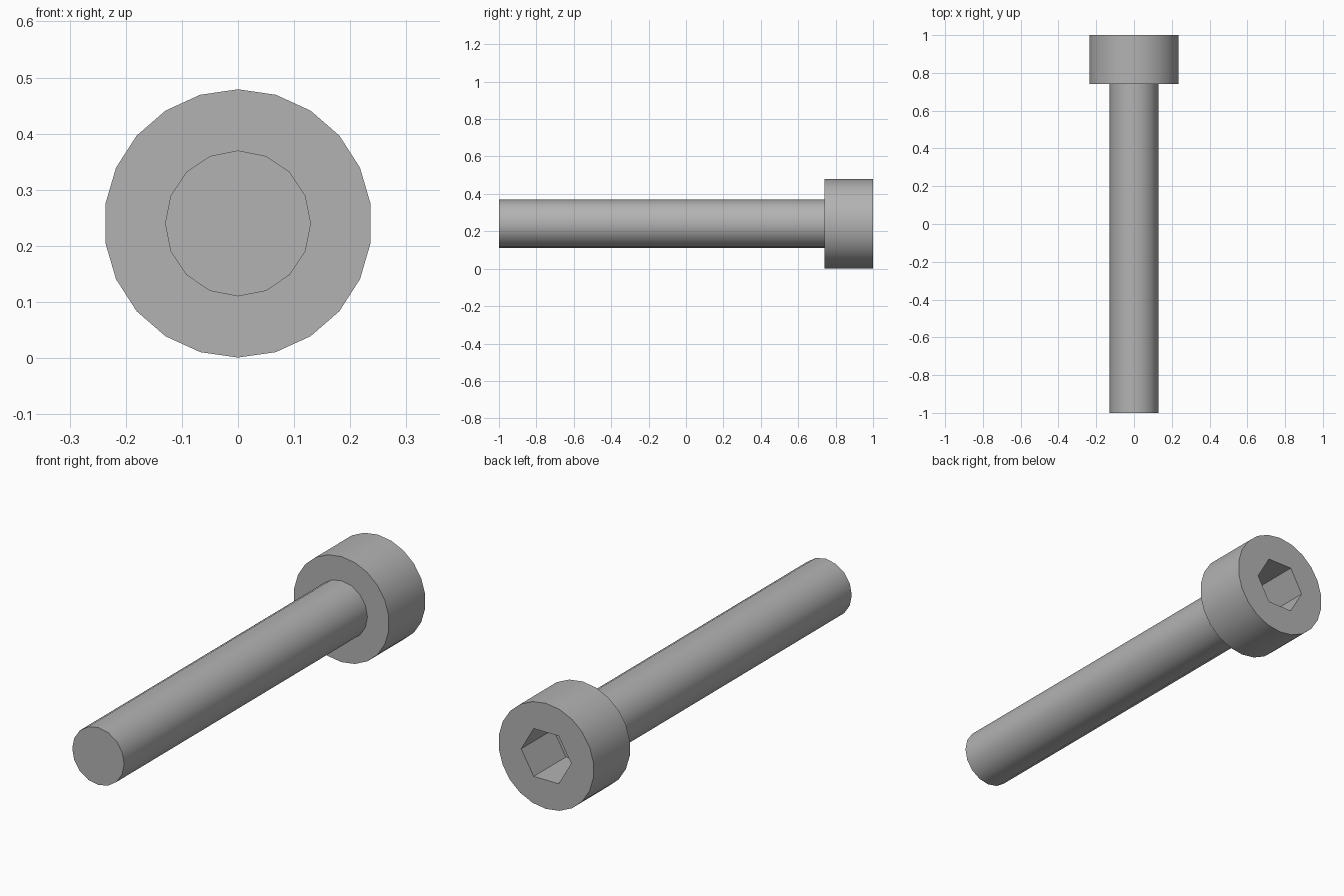
import bpy, bmesh, math
from mathutils import Vector

cube = bpy.data.objects.get("Cube")
if cube:
    bpy.data.objects.remove(cube, do_unlink=True)

AXIS_Z = 0.24
HEAD_R, SHAFT_R, SOCKET_R = 0.239, 0.13, 0.125
END_Y, SHOULDER_Y, TOP_Y = -1.0, 0.74, 1.0
SOCKET_FLOOR_Y = 0.77

steel = bpy.data.materials.new("grey steel")
steel.use_nodes = True
GREY = (0.45, 0.45, 0.45, 1)
steel.diffuse_color = GREY
steel.node_tree.nodes["Principled BSDF"].inputs["Base Color"].default_value = GREY


def ring(bm, radius, sides, y, start):
    """Closed ring of vertices around the screw axis."""
    verts = []
    for i in range(sides):
        a = start + math.tau * i / sides
        verts.append(bm.verts.new(Vector((radius * math.cos(a), y,
                                          AXIS_Z + radius * math.sin(a)))))
    return verts


def walls(bm, a, b):
    """Side faces between two rings of equal size."""
    n = len(a)
    for i in range(n):
        j = (i + 1) % n
        bm.faces.new((a[i], a[j], b[j], b[i]))


def finish(bm, name):
    bmesh.ops.recalc_face_normals(bm, faces=bm.faces[:])
    mesh = bpy.data.meshes.new(name)
    bm.to_mesh(mesh)
    bm.free()
    mesh.materials.append(steel)
    obj = bpy.data.objects.new(name, mesh)
    bpy.context.collection.objects.link(obj)
    bpy.ops.object.select_all(action='DESELECT')
    obj.select_set(True)
    bpy.context.view_layer.objects.active = obj
    bpy.ops.object.shade_smooth_by_angle(angle=math.radians(30))


# Plain round shaft
bm = bmesh.new()
tip = ring(bm, SHAFT_R, 16, END_Y, math.pi / 2)
root = ring(bm, SHAFT_R, 16, SHOULDER_Y, math.pi / 2)
walls(bm, tip, root)
bm.faces.new(tip)
bm.faces.new(root)
finish(bm, "shaft")

# Cylindrical head with a hexagonal socket
bm = bmesh.new()
shoulder = ring(bm, HEAD_R, 22, SHOULDER_Y, math.pi / 2)
rim = ring(bm, HEAD_R, 22, TOP_Y, math.pi / 2)
mouth = ring(bm, SOCKET_R, 6, TOP_Y, 0)
floor = ring(bm, SOCKET_R, 6, SOCKET_FLOOR_Y, 0)
walls(bm, shoulder, rim)
walls(bm, mouth, floor)
bm.faces.new(shoulder)
bm.faces.new(floor)
# Flat end face around the socket mouth
edges = [bm.edges.get((r[i - 1], r[i])) for r in (rim, mouth) for i in range(len(r))]
bmesh.ops.triangle_fill(bm, edges=edges, use_beauty=True, normal=(0, 1, 0))
finish(bm, "socket_head")
